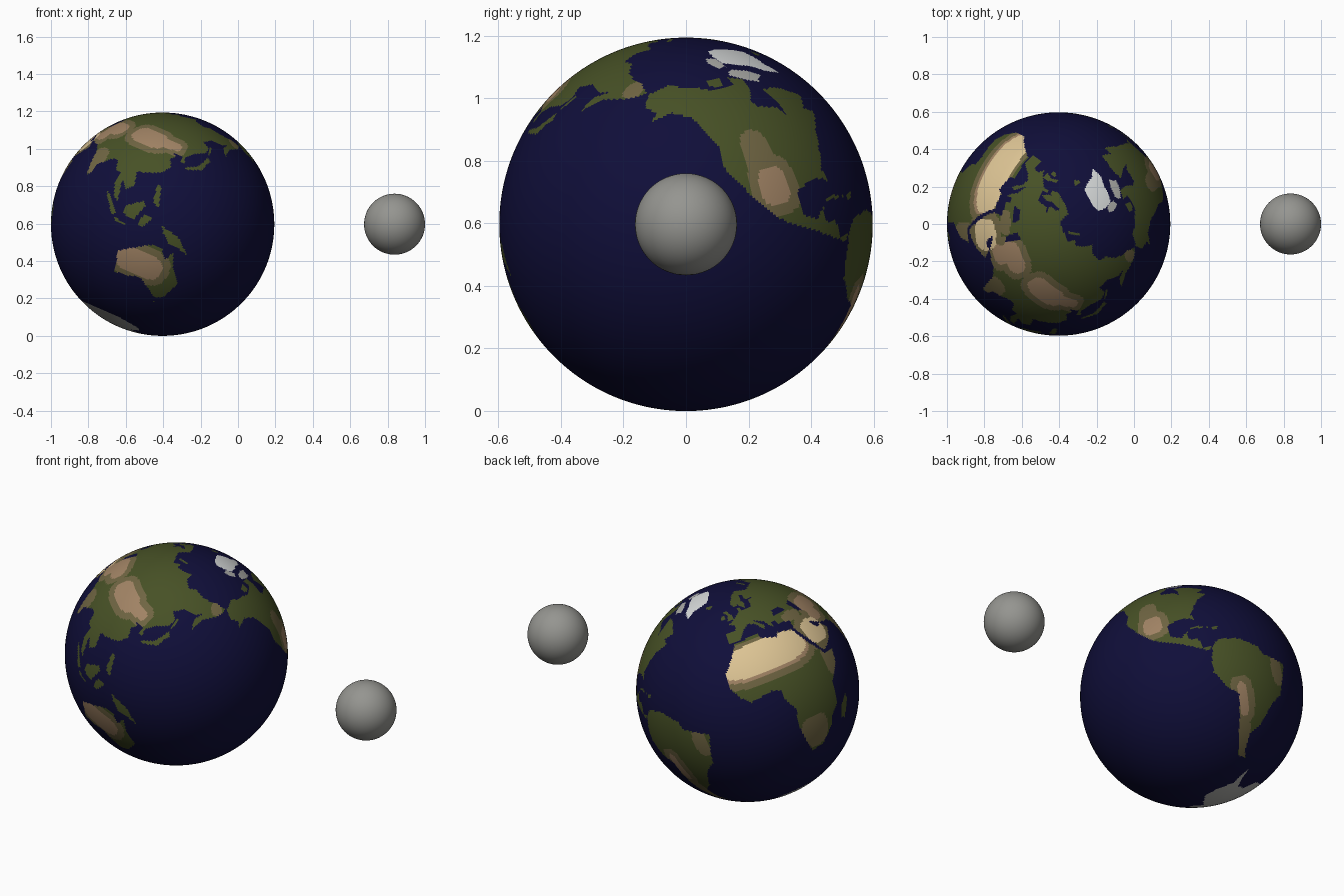
import bpy
from math import atan2, asin, degrees, radians

default = bpy.data.objects.get("Cube")
if default:
    bpy.data.objects.remove(default, do_unlink=True)

TILT = radians(23.4)    # lean of the planet's axis towards the moon
SPIN = 139              # turn of the map about that axis, in degrees

# Flat colours
palette = {
    "ocean_navy": (0.005, 0.0045, 0.042),
    "forest_green": (0.063, 0.082, 0.019),
    "steppe_olive": (0.16, 0.13, 0.055),
    "highland_tan": (0.36, 0.23, 0.13),
    "desert_sand": (0.73, 0.56, 0.30),
    "ice_white": (0.68, 0.70, 0.70),
    "ice_grey": (0.42, 0.42, 0.40),
    "moon_grey": (0.30, 0.30, 0.28),
}
materials = {}
for name, colour in palette.items():
    material = bpy.data.materials.new(name)
    material.use_nodes = True
    material.diffuse_color = (*colour, 1)
    shader = material.node_tree.nodes["Principled BSDF"]
    shader.inputs["Base Color"].default_value = (*colour, 1)
    shader.inputs["Roughness"].default_value = 0.9
    materials[name] = material
index = {name: number for number, name in enumerate(palette)}

regions = []    # map outlines as (colour, points, bounds)
zones = []      # rounded climate zones that only tint green land


def outline(colour, *points):
    """Add a map outline given as (longitude, latitude) corners."""
    lons, lats = zip(*points)
    bounds = (min(lons), max(lons), min(lats), max(lats))
    regions.append((colour, points, bounds))


def zone(colour, lon, lat, half_width, half_height, halo=True):
    """Add a climate zone, by default with a margin of olive around it."""
    if halo:
        zones.append(("steppe_olive", lon, lat, half_width + 4, half_height + 3.5))
    zones.append((colour, lon, lat, half_width, half_height))


def inside(lon, lat, points):
    """Even-odd test of a point against a closed outline."""
    hit = False
    previous_lon, previous_lat = points[-1]
    for next_lon, next_lat in points:
        if (next_lat > lat) != (previous_lat > lat):
            share = (lat - next_lat) / (previous_lat - next_lat)
            if lon < next_lon + share * (previous_lon - next_lon):
                hit = not hit
        previous_lon, previous_lat = next_lon, next_lat
    return hit


# Africa and Madagascar
outline("forest_green",
        (-17, 15), (-17, 21), (-10, 30), (-6, 36), (10, 37), (11, 34), (20, 31),
        (22, 33), (32, 31), (33, 28), (37, 20), (43, 12), (51, 12), (48, 5),
        (40, -3), (40, -15), (35, -20), (35, -24), (32, -28), (27, -34),
        (19, -35), (15, -27), (12, -17), (13, -8), (9, -1), (9, 4), (4, 6),
        (-8, 4), (-13, 8))
outline("forest_green", (44, -17), (49, -12), (50, -16), (47, -25), (44, -24))

# Europe
outline("forest_green",
        (44, 68), (40, 67), (25, 71), (14, 68), (5, 62), (6, 58), (11, 59),
        (14, 55), (18, 58), (17, 61), (22, 66), (25, 65), (21, 61), (30, 60),
        (24, 59), (20, 54), (10, 54), (11, 57), (8, 57), (8, 54), (2, 51),
        (-5, 48), (-1, 46), (-2, 43), (-9, 43), (-9, 37), (-2, 37), (0, 39),
        (3, 42), (8, 44), (12, 43), (16, 38), (18, 40), (13, 45), (19, 42),
        (21, 38), (23, 37), (23, 40), (26, 40), (27, 37), (36, 36))

# Asia
outline("forest_green",
        (36, 36), (44, 68), (55, 69), (68, 69), (70, 73), (80, 72), (104, 78),
        (113, 74), (130, 71), (140, 73), (160, 70), (180, 69), (190, 66),
        (179, 62), (170, 60), (163, 58), (157, 51), (156, 57), (163, 62),
        (155, 59), (142, 59), (135, 55), (141, 52), (140, 48), (131, 43),
        (127, 39), (129, 35), (126, 35), (125, 39), (118, 39), (122, 37),
        (119, 35), (122, 30), (119, 25), (110, 21), (106, 20), (109, 12),
        (105, 9), (101, 13), (104, 2), (101, 3), (98, 9), (98, 16), (94, 16),
        (91, 22), (87, 21), (80, 15), (80, 10), (77, 8), (73, 18), (72, 21),
        (67, 25), (57, 26), (50, 30), (48, 30), (51, 25), (56, 26), (60, 22),
        (52, 16), (44, 13), (39, 21), (35, 28), (34, 31))

# Inland seas
outline("ocean_navy", (28, 42), (31, 46), (38, 46), (41, 42), (35, 42))
outline("ocean_navy", (47, 45), (53, 46), (53, 37), (49, 38))

# Islands of the old world
outline("forest_green", (-5, 50), (1, 51), (0, 54), (-3, 58), (-6, 58), (-3, 54))
outline("forest_green", (-10, 52), (-6, 52), (-6, 55), (-8, 55))
outline("forest_green", (-23, 64), (-18, 63), (-14, 65), (-17, 66), (-23, 66))
outline("forest_green", (52, 71), (56, 71), (68, 77), (60, 76))
outline("forest_green", (130, 32), (136, 34), (141, 36), (142, 40), (145, 43),
        (142, 45), (140, 41), (136, 36), (131, 34))
outline("forest_green", (142, 46), (144, 50), (143, 54), (142, 53))
outline("forest_green", (95, 5), (99, 3), (106, -4), (104, -6))
outline("forest_green", (105, -6), (115, -8), (107, -8))
outline("forest_green", (109, 1), (117, 7), (119, 5), (116, -4), (110, -3))
outline("forest_green", (119, -5), (120, 1), (125, 1), (122, -5))
outline("forest_green", (120, 18), (122, 18), (126, 7), (122, 8))

# New Guinea, Australia and Tasmania
outline("forest_green", (131, -1), (141, -3), (150, -10), (143, -8), (138, -8),
        (133, -4))
outline("forest_green",
        (114, -22), (122, -17), (130, -12), (136, -12), (140, -17), (142, -11),
        (146, -19), (153, -26), (150, -37), (145, -39), (138, -35), (131, -31),
        (124, -33), (115, -34))
outline("forest_green", (145, -41), (148, -41), (147, -43))

# North America and the Caribbean
outline("forest_green",
        (-168, 66), (-156, 71), (-128, 70), (-115, 68), (-95, 68), (-94, 72),
        (-82, 69), (-87, 64), (-94, 61), (-93, 58), (-82, 55), (-80, 51),
        (-78, 55), (-78, 62), (-70, 61), (-65, 59), (-56, 52), (-65, 49),
        (-60, 46), (-70, 42), (-76, 37), (-81, 31), (-80, 26), (-83, 29),
        (-90, 30), (-97, 28), (-97, 21), (-91, 18), (-87, 21), (-88, 16),
        (-83, 15), (-82, 9), (-77, 9), (-80, 7), (-85, 10), (-95, 16),
        (-105, 21), (-111, 26), (-117, 33), (-124, 41), (-124, 48), (-135, 58),
        (-148, 60), (-158, 56), (-157, 59), (-166, 61))
outline("forest_green", (-85, 22), (-75, 20), (-77, 21), (-82, 23))
outline("forest_green", (-74, 20), (-68, 19), (-73, 18))

# South America
outline("forest_green",
        (-77, 9), (-72, 12), (-61, 10), (-51, 4), (-50, 0), (-35, -6), (-39, -15),
        (-41, -22), (-48, -26), (-57, -37), (-65, -41), (-68, -50), (-66, -55),
        (-74, -52), (-73, -38), (-70, -19), (-76, -14), (-81, -5), (-80, 1))

# Polar lands
outline("ice_white", (-73, 78), (-60, 82), (-30, 83), (-20, 80), (-22, 70),
        (-40, 65), (-44, 60), (-52, 65), (-55, 70), (-68, 76))
outline("ice_grey", (-62, 66), (-66, 70), (-78, 74), (-90, 73), (-84, 70), (-73, 65))
outline("ice_grey", (-90, 77), (-78, 76), (-66, 81), (-80, 83), (-92, 81))
outline("forest_green", (-117, 70), (-105, 69), (-102, 73), (-117, 73))
outline("ice_grey",
        (-170, -78), (-150, -77), (-130, -74), (-100, -73), (-75, -72), (-66, -67),
        (-58, -63), (-62, -70), (-60, -76), (-35, -78), (-15, -72), (10, -70),
        (50, -67), (90, -67), (130, -67), (160, -70), (170, -73), (165, -78),
        (190, -78), (190, -90), (-170, -90))

# Dry grassland: India, horn and south of Africa, Turkey, far east, Americas
for area in ((77, 17, 6, 8), (45, 8, 5, 8), (22, -24, 9, 9), (40, 38, 8, 3),
             (178, 66, 7, 4), (-107, 41, 7, 10), (-69, -43, 5, 11), (-42, -9, 4, 8)):
    zone("steppe_olive", *area, halo=False)

# Highlands: central Asia, Gobi, Iran, Australia, Rockies, Andes, Sahel edge
for area in ((64, 39, 11, 5), (97, 42, 14, 6), (114, 43, 8, 3), (60, 32, 6, 4),
             (127, -24, 14, 7), (-105, 32, 6, 6), (-68, -22, 3, 9), (8, 23, 28, 9)):
    zone("highland_tan", *area)

# Deserts: Sahara and Arabia
zone("desert_sand", 8, 24.5, 27, 8.5, halo=False)
zone("desert_sand", 47, 25, 9, 7)
shades = list(palette)
zones.sort(key=lambda area: shades.index(area[0]))


def surface_colour(lon, lat):
    """Pick the map colour at a longitude and latitude."""
    colour = "ocean_navy"
    for name, points, (west, east, south, north) in regions:
        if west <= lon <= east and south <= lat <= north and inside(lon, lat, points):
            colour = name
    if colour == "forest_green":
        for name, centre_lon, centre_lat, half_width, half_height in zones:
            across = abs(lon - centre_lon) / half_width
            along = abs(lat - centre_lat) / half_height
            if across ** 3 + along ** 3 < 1:
                colour = name
    return colour


def ball(name, radius, x, segments):
    """Add a smooth sphere level with the planet's middle."""
    bpy.ops.mesh.primitive_uv_sphere_add(segments=segments, ring_count=segments // 2,
                                         radius=radius, location=(x, 0, 0.597))
    item = bpy.context.object
    item.name = item.data.name = name
    bpy.ops.object.shade_smooth()
    return item


# Planet, with the map laid on its faces
planet = ball("planet", 0.597, -0.403, 400)
for material_name in palette:
    if material_name != "moon_grey":
        planet.data.materials.append(materials[material_name])
for face in planet.data.polygons:
    spot = face.center.normalized()
    longitude = (degrees(atan2(spot.y, spot.x)) - SPIN + 170) % 360 - 170
    face.material_index = index[surface_colour(longitude, degrees(asin(spot.z)))]
planet.rotation_euler.y = TILT

# Moon
moon = ball("moon", 0.163, 0.837, 64)
moon.data.materials.append(materials["moon_grey"])
